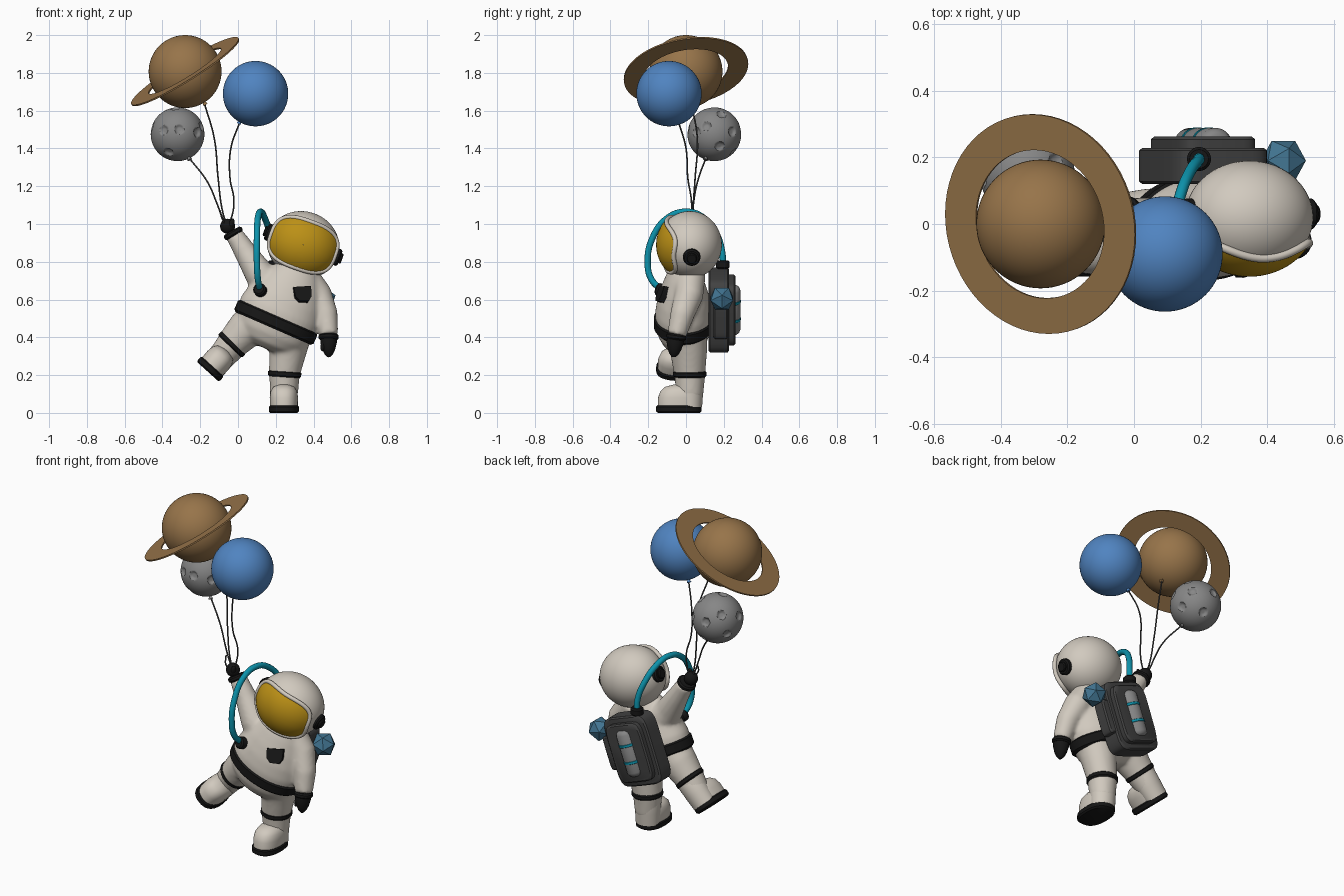
import bpy, bmesh, math
from mathutils import Vector as V, Matrix

if "Cube" in bpy.data.objects:
    bpy.data.objects.remove(bpy.data.objects["Cube"])

def mat(name, r, g, b):
    m = bpy.data.materials.new(name)
    m.diffuse_color = (r, g, b, 1)
    m.use_nodes = True
    m.node_tree.nodes["Principled BSDF"].inputs["Base Color"].default_value = m.diffuse_color
    return m

SUIT = mat("suit white", 0.64, 0.59, 0.52)
BLACK = mat("black rubber", 0.008, 0.008, 0.008)
DARK = mat("dark grey", 0.055, 0.055, 0.055)
GREY = mat("moon grey", 0.24, 0.24, 0.24)
GOLD = mat("visor gold", 0.50, 0.28, 0.008)
CYAN = mat("hose cyan", 0.004, 0.29, 0.41)
BROWN = mat("planet brown", 0.31, 0.175, 0.068)
BLUE = mat("balloon blue", 0.08, 0.23, 0.53)
STEEL = mat("steel blue", 0.055, 0.18, 0.29)

def make(name, bm, m, smooth=True):
    bmesh.ops.recalc_face_normals(bm, faces=bm.faces)
    me = bpy.data.meshes.new(name)
    bm.to_mesh(me)
    bm.free()
    me.materials.append(m)
    ob = bpy.data.objects.new(name, me)
    bpy.context.collection.objects.link(ob)
    if smooth:
        bpy.ops.object.select_all(action='DESELECT')
        ob.select_set(True)
        bpy.context.view_layer.objects.active = ob
        bpy.ops.object.shade_smooth_by_angle(angle=math.radians(40))
    return ob

def skin(bm, loops, caps=True):
    rows = [[bm.verts.new(p) for p in lp] for lp in loops]
    n = len(rows[0])
    for a, b in zip(rows, rows[1:]):
        for i in range(n):
            j = (i + 1) % n
            bm.faces.new((a[i], a[j], b[j], b[i]))
    if caps:
        bm.faces.new(rows[0][::-1])
        bm.faces.new(rows[-1])

def oval(rx, ry, p=2.0, n=40):
    f = lambda c: math.copysign(abs(c) ** (2 / p), c)
    return [(rx * f(math.cos(t)), ry * f(math.sin(t))) for t in (2 * math.pi * i / n for i in range(n))]

def frame(o, axis):
    z = V(axis).normalized()
    y = (V((0, 1, 0)) - z * z.y).normalized()
    x = y.cross(z)
    return Matrix.Translation(o) @ Matrix((x, y, z)).transposed().to_4x4()

# rings: (height, rx, ry[, centre y])
def rings_in(bm, M, rings, p=2.0):
    skin(bm, [[M @ V((x, y + (r[3] if len(r) > 3 else 0), r[0])) for x, y in oval(r[1], r[2], p)] for r in rings])

def loft(name, M, rings, m, p=2.0):
    bm = bmesh.new()
    rings_in(bm, M, rings, p)
    return make(name, bm, m)

def band(name, o, axis, rx, h, m, ry=None, b=0.008):
    ry = ry or rx
    return loft(name, frame(o, axis), [(-h / 2, rx - b, ry - b), (-h / 2 + b, rx, ry), (h / 2 - b, rx, ry), (h / 2, rx - b, ry - b)], m)

def ball(name, M, scale, m, seg=48):
    bm = bmesh.new()
    bmesh.ops.create_uvsphere(bm, u_segments=seg, v_segments=seg // 2, radius=1, matrix=M @ Matrix.Diagonal((*scale, 1)))
    return make(name, bm, m)

def pipe(name, pts, r, m, cyclic=False):
    cu = bpy.data.curves.new(name, 'CURVE')
    cu.dimensions = '3D'
    cu.bevel_depth, cu.bevel_resolution, cu.resolution_u = r, 4, 8
    cu.use_fill_caps = True
    s = cu.splines.new('BEZIER')
    s.bezier_points.add(len(pts) - 1)
    for b, p in zip(s.bezier_points, pts):
        b.co = p
        b.handle_left_type = b.handle_right_type = 'AUTO'
    s.use_cyclic_u = cyclic
    ob = bpy.data.objects.new(name, cu)
    bpy.context.collection.objects.link(ob)
    cu.materials.append(m)
    bpy.ops.object.select_all(action='DESELECT')
    ob.select_set(True)
    bpy.context.view_layer.objects.active = ob
    bpy.ops.object.convert(target='MESH')

# Suit: torso and limbs fused into one smooth skin
UP = V((0.4, 0, 0.917))
BELT = V((0.2, -0.012, 0.48))
bm = bmesh.new()
rings_in(bm, frame(BELT, UP), [(s, r, r * 0.68) for s, r in (
    (-0.15, 0.09), (-0.12, 0.16), (-0.07, 0.2), (0, 0.22), (0.06, 0.222), (0.13, 0.205), (0.2, 0.175), (0.27, 0.135), (0.32, 0.1))])
limbs = [
    [(0.21, 0, 0.62, 0.1), (0.11, 0, 0.74, 0.078), (0.04, 0.02, 0.85, 0.06), (-0.02, 0.03, 0.945, 0.048)],
    [(0.33, 0.02, 0.74, 0.085), (0.425, 0.015, 0.62, 0.076), (0.465, -0.02, 0.52, 0.064), (0.48, -0.05, 0.41, 0.05)],
    [(0.14, 0, 0.53, 0.11), (0.04, 0.005, 0.44, 0.102), (-0.03, 0.01, 0.365, 0.085), (-0.1, 0.02, 0.28, 0.07)],
    [(0.285, 0, 0.45, 0.115), (0.262, 0.015, 0.31, 0.096), (0.245, 0.02, 0.2, 0.082), (0.245, 0.02, 0.08, 0.07)]]
for L in limbs:
    P = [V(q[:3]) for q in L]
    loops = []
    for i, q in enumerate(L):
        M = frame(P[i], P[min(i + 1, 3)] - P[max(i - 1, 0)])
        loops.append([M @ V((x, y, 0)) for x, y in oval(q[3], q[3])])
    skin(bm, loops)
suit = make("suit_body", bm, SUIT)
rm = suit.modifiers.new("fuse", 'REMESH')
rm.mode, rm.voxel_size, rm.use_smooth_shade = 'VOXEL', 0.011, True
sm = suit.modifiers.new("soften", 'SMOOTH')
sm.factor, sm.iterations = 0.5, 8
band("belt", BELT, UP, 0.229, 0.072, BLACK, 0.158, 0.012)

# Boots, soles and knee bands
for side, o, up, knee in (("left", (0.243, 0.02, 0), (0, 0, 1), (0.247, 0.02, 0.206)),
                          ("right", (-0.16, 0.02, 0.218), (0.67, 0, 0.74), (-0.033, 0.01, 0.363))):
    M = frame(o, up)
    loft(side + "_sole", M, [(0, 0.072, 0.11, -0.058), (0.008, 0.08, 0.12, -0.058), (0.032, 0.08, 0.12, -0.058), (0.038, 0.074, 0.114, -0.058)], BLACK, 2.4)
    loft(side + "_boot_toe", M, [(0.03, 0.073, 0.112, -0.058), (0.08, 0.075, 0.112, -0.056), (0.115, 0.07, 0.104, -0.052),
                                 (0.138, 0.055, 0.085, -0.045), (0.15, 0.025, 0.045, -0.04)], SUIT, 2.3)
    loft(side + "_boot_shaft", M, [(0.03, 0.07, 0.065), (0.1, 0.073, 0.07), (0.165, 0.074, 0.074), (0.19, 0.07, 0.07)], SUIT)
    band(side + "_knee_band", knee, V(up) + V((0.06, 0, 0)), 0.088, 0.034, BLACK)

# Gloves: raised fist and hanging mitten
up_arm = V((-0.5, 0.05, 0.86))
band("raised_cuff", (-0.025, 0.03, 0.95), up_arm, 0.054, 0.03, BLACK)
ball("raised_fist", frame((-0.055, 0.03, 0.988), up_arm), (0.04, 0.038, 0.04), BLACK, 24)
ball("raised_thumb", frame((-0.035, 0.005, 1.0), (0.3, -0.2, 0.9)), (0.014, 0.014, 0.032), BLACK, 16)
band("hanging_cuff", (0.48, -0.052, 0.402), (0, 0.15, 1), 0.053, 0.03, BLACK)
loft("hanging_mitten", frame((0.48, -0.055, 0.40), (0, -0.1, -1)),
     [(0, 0.044, 0.046), (0.03, 0.043, 0.045), (0.065, 0.034, 0.036), (0.09, 0.022, 0.024), (0.105, 0.008, 0.01)], BLACK)
ball("hanging_thumb", frame((0.452, -0.075, 0.36), (0.2, 0.1, 1)), (0.014, 0.015, 0.035), BLACK, 16)

# Helmet with visor, rim and ear discs
H = Matrix.Translation((0.345, 0.02, 0.89)) @ Matrix.Rotation(math.radians(20), 4, 'Y')
ball("helmet", H, (0.194, 0.17, 0.176), SUIT, 64)

def on_visor(x, z, g=0.0):
    return H @ V((x, -(0.178 + g) * math.sqrt(1 - (x / 0.205) ** 2 - (z / 0.186) ** 2), z))

bm = bmesh.new()
edge = oval(0.174, 0.124, 2.9, 64)
skin(bm, [[on_visor(x * k / 14, z * k / 14) for x, z in edge] for k in [0.05] + list(range(1, 15))], False)
make("visor", bm, GOLD)
pipe("visor_rim", [on_visor(x * 1.02, z * 1.03, -0.008) for x, z in edge], 0.012, SUIT, True)
for s, side in ((1, "left"), (-1, "right")):
    ax = H.to_3x3() @ V((s, 0, 0))
    band(side + "_ear_disc", H @ V((s * 0.19, 0.01, 0)), ax, 0.046, 0.035, BLACK)
    band(side + "_ear_knob", H @ V((s * 0.208, 0.01, 0)), ax, 0.028, 0.024, BLACK, None, 0.005)

# Chest pocket, hose and its ports
bm = bmesh.new()
M = Matrix.Translation((0.34, -0.125, 0.627)) @ Matrix.Rotation(0.3, 4, 'Z') @ Matrix.Rotation(-0.35, 4, 'X')
out = [(-0.048, 0.036), (0.048, 0.042), (0.046, -0.015), (0.028, -0.042), (-0.022, -0.042), (-0.044, -0.018)]
skin(bm, [[M @ V((x, y, z)) for x, z in out] for y in (-0.018, 0.03)])
make("chest_pocket", bm, BLACK)
band("chest_port", (0.117, -0.135, 0.65), (-0.3, -1, 0.35), 0.034, 0.045, BLACK)
band("pack_port", (0.195, 0.195, 0.785), (0, 0, 1), 0.036, 0.045, BLACK)
pipe("air_hose", [(0.117, -0.13, 0.65), (0.105, -0.185, 0.71), (0.1, -0.203, 0.8), (0.1, -0.18, 0.92), (0.105, -0.1, 1.03),
                  (0.12, 0.0, 1.065), (0.14, 0.09, 1.035), (0.17, 0.16, 0.95), (0.193, 0.19, 0.86), (0.195, 0.197, 0.78)], 0.017, CYAN)

# Backpack: stacked slabs, side pod, tank and low-poly thruster gem
PX, PU = V((0.94, 0, -0.342)), V((0.342, 0, 0.94))
PC = V((0.207, 0, 0.545))

def slab(name, c, w, h, y0, y1, m, p=6, b=0.008):
    M = Matrix.Translation(c) @ Matrix((PX, PU, V((0, 1, 0)))).transposed().to_4x4()
    return loft(name, M, [(y0, w - b, h - b), (y0 + b, w, h), (y1 - b, w, h), (y1, w - b, h - b)], m, p)

slab("backpack_base", PC, 0.152, 0.205, 0.12, 0.228, DARK)
slab("backpack_cover", PC, 0.122, 0.172, 0.21, 0.262, DARK)
slab("backpack_pod", PC + PX * 0.15, 0.04, 0.1, 0.145, 0.222, DARK)
TC = PC + V((0, 0.24, 0))
loft("air_tank", frame(TC, PU), [(-0.135, 0.03, 0.03), (-0.125, 0.045, 0.042), (-0.11, 0.052, 0.048), (0.11, 0.052, 0.048),
                                 (0.125, 0.045, 0.042), (0.135, 0.03, 0.03)], GREY)
for i, s in enumerate((-0.05, 0.05)):
    band("tank_stripe_%d" % (i + 1), TC + PU * s, PU, 0.054, 0.016, CYAN, 0.05, 0.002)
bm = bmesh.new()
bmesh.ops.create_icosphere(bm, subdivisions=1, radius=0.07, matrix=frame((0.448, 0.19, 0.605), (0.95, 0, 0.25)))
make("side_gem", bm, STEEL, False)

# Balloons: ringed planet, blue globe, cratered moon
SAT, GLOBE, MOON = V((-0.28, 0, 1.807)), V((0.093, -0.09, 1.69)), V((-0.32, 0.15, 1.475))
ball("ringed_planet", Matrix.Translation(SAT), (0.193,) * 3, BROWN, 64)
ball("blue_globe", Matrix.Translation(GLOBE), (0.173,) * 3, BLUE, 64)
u = V((0.85, 0, 0.525)).normalized()
v = V((-0.08, 0.99, 0.13)).normalized()
n = u.cross(v)
bm = bmesh.new()
loops = [[SAT + u * x + v * y + n * h for x, y in oval(r, r, 2, 64)] for r, h in
         ((0.225, -0.004), (0.333, -0.004), (0.333, 0.004), (0.225, 0.004), (0.225, -0.004))]
skin(bm, loops, False)
bmesh.ops.remove_doubles(bm, verts=bm.verts, dist=1e-5)
make("planet_ring", bm, BROWN)

craters = [V(c).normalized() for c in (
    (-.52, -.84, .15), (.07, -.98, .19), (.74, -.67, .07), (-.33, -.66, -.67), (.9, -.3, .3), (.6, .26, .74), (.73, .67, .1),
    (.87, .2, -.45), (-.1, .95, .2), (-.6, .6, .5), (-.8, .5, -.3), (.2, .7, -.65), (-.97, -.1, .3), (-.1, -.2, .97))]
bm = bmesh.new()
bmesh.ops.create_icosphere(bm, subdivisions=6, radius=1)
for p in bm.verts:
    d = min((p.co - c).length for c in craters) / 0.18
    p.co = MOON + p.co * 0.142 * (1 - 0.09 * max(0, 1 - d ** 4))
make("cratered_moon", bm, GREY)

# Knots and strings gathered in the raised fist
for name, c, r, k, m, mid in (
        ("planet", SAT, 0.193, (-0.172, 0.03, 1.632), BROWN, [(-0.125, 0.06, 1.45), (-0.105, 0.048, 1.24), (-0.08, 0.035, 1.06)]),
        ("globe", GLOBE, 0.173, (0.005, -0.037, 1.533), BLUE, [(-0.038, 0, 1.4), (-0.042, 0.01, 1.24), (-0.022, 0.028, 1.13), (-0.03, 0.03, 1.05)]),
        ("moon", MOON, 0.142, (-0.253, 0.1, 1.335), GREY, [(-0.16, 0.06, 1.22), (-0.112, 0.04, 1.11), (-0.085, 0.035, 1.04)])):
    k = V(k)
    d = (k - c).normalized()
    loft(name + "_knot", frame(c + d * r * 0.98, d), [(0, 0.005, 0.005), (0.018, 0.013, 0.013), (0.02, 0.004, 0.004)], m)
    pipe(name + "_string", [c + d * r] + mid + [(-0.055, 0.03, 0.985)], 0.0042, DARK)
pipe("string_tail", [(-0.055, 0.03, 0.985), (-0.08, 0.0, 1.02), (-0.095, 0.02, 1.07)], 0.0042, DARK)
